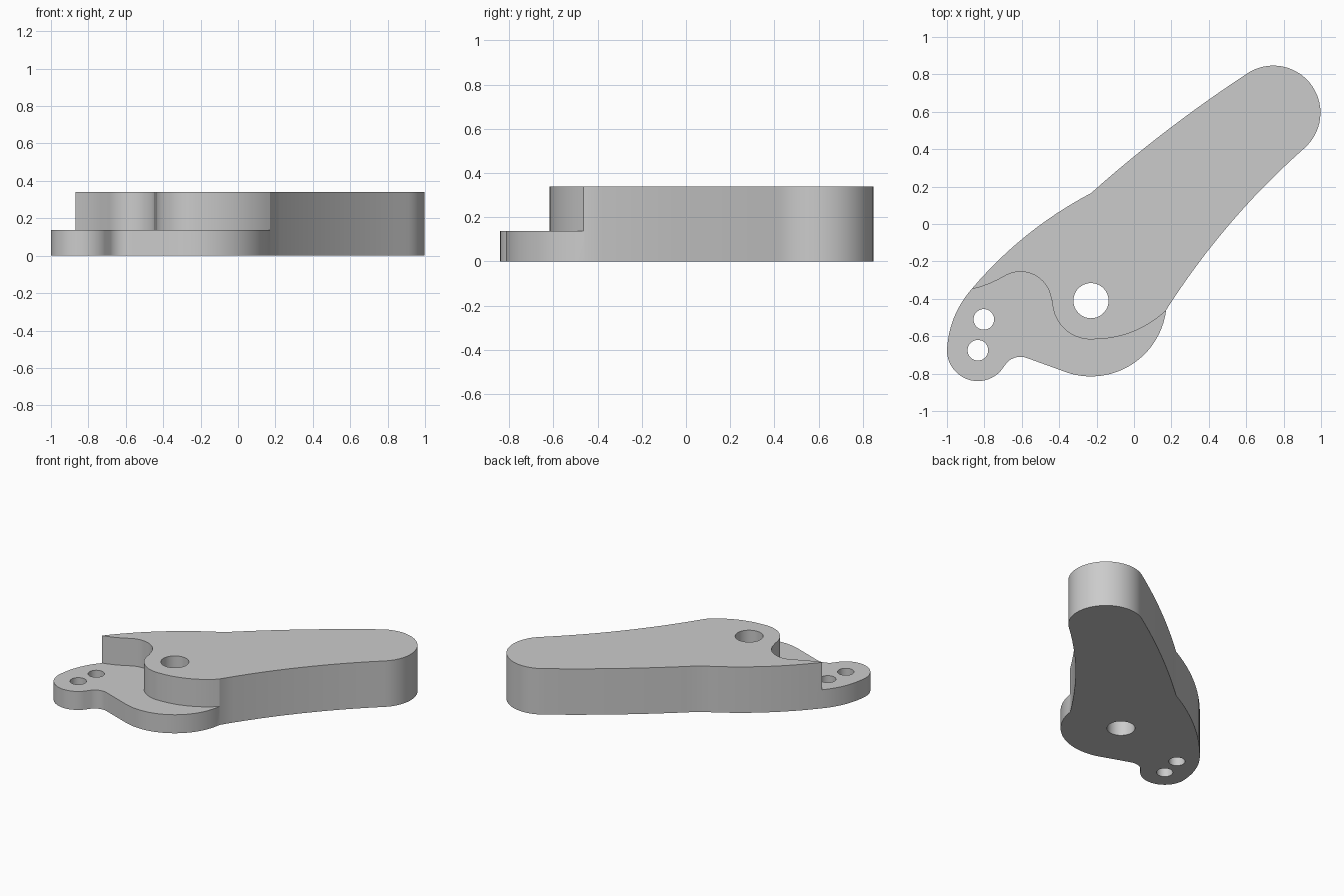
import bpy, bmesh, math
from mathutils import Vector

cube = bpy.data.objects.get("Cube")
if cube:
    bpy.data.objects.remove(cube, do_unlink=True)

HEIGHT, STEP = 0.34, 0.137
PIVOT = (-0.23, -0.41)
TAIL = (-0.835, -0.675)


def arc(center, radius, start, end, steps=20):
    """Points on a circle between two angles in degrees."""
    angles = [math.radians(start + (end - start) * i / steps) for i in range(steps + 1)]
    return [(center[0] + radius * math.cos(a), center[1] + radius * math.sin(a)) for a in angles]


def bow(a, b, bulge, steps=12):
    """Inner points of a shallow curve from a to b, bulging to the right of travel."""
    a, b = Vector(a), Vector(b)
    d = (b - a).normalized()
    side = Vector((d.y, -d.x))
    return [tuple(a.lerp(b, t) + side * bulge * 4 * t * (1 - t))
            for t in (i / steps for i in range(1, steps))]


def prism(name, outline, low, high):
    """Extrude a closed outline between two heights."""
    bm = bmesh.new()
    face = bm.faces.new([bm.verts.new((x, y, low)) for x, y in outline])
    top = bmesh.ops.extrude_face_region(bm, geom=[face])["geom"]
    bmesh.ops.translate(bm, vec=(0, 0, high - low),
                        verts=[v for v in top if isinstance(v, bmesh.types.BMVert)])
    bmesh.ops.recalc_face_normals(bm, faces=bm.faces)
    mesh = bpy.data.meshes.new(name)
    bm.to_mesh(mesh)
    bm.free()
    obj = bpy.data.objects.new(name, mesh)
    bpy.context.collection.objects.link(obj)
    return obj


# Outline of the whole lever, counterclockwise from the tip
tip = arc((0.745, 0.595), 0.252, -49, 120, 28)
back_corner, shoulder = (-0.23, 0.165), (-0.87, -0.35)
tail = arc(TAIL, 0.165, 180, 318)
neck = arc((-0.607, -0.81), 0.1, 138, 68, 8)
boss = arc(PIVOT, 0.405, 248, 353, 22)
outline = (tip + bow(tip[-1], back_corner, 0.02) + [back_corner]
           + bow(back_corner, shoulder, 0.04) + [shoulder]
           + bow(shoulder, tail[0], 0.03) + tail + neck
           + bow(neck[-1], boss[0], 0.0, 4) + boss
           + bow(boss[-1], tip[0], -0.04))
lever = prism("lever_body", outline, 0, HEIGHT)

# Step that leaves the thin plate in front
hook = arc((-0.607, -0.42), 0.165, 118, 5, 18)
collar = arc(PIVOT, 0.207, 180, 275, 20)
end = (0.175, -0.46)
pocket = ([(-1.2, -0.47), shoulder] + bow(shoulder, hook[0], 0.008, 4) + hook + collar
          + bow(collar[-1], end, 0.04) + [end, (0.2, -0.445), (0.5, -0.6), (0.5, -1.2), (-1.2, -1.2)])
cutters = [prism("step_cutter", pocket, STEP, 1)]

# Pivot hole and two small holes in the tail
for center, radius in ((PIVOT, 0.094), ((-0.803, -0.51), 0.055), (TAIL, 0.055)):
    cutters.append(prism("hole_cutter", arc(center, radius, 0, 352.5, 47), -0.5, 1))

for cutter in cutters:
    cutter.hide_render = True
    mod = lever.modifiers.new("cut", 'BOOLEAN')
    mod.operation, mod.solver, mod.object = 'DIFFERENCE', 'EXACT', cutter

# Keep the cut result and drop the cutters
result = bpy.data.meshes.new_from_object(lever.evaluated_get(bpy.context.evaluated_depsgraph_get()))
lever.modifiers.clear()
lever.data = result
for cutter in cutters:
    bpy.data.objects.remove(cutter, do_unlink=True)

# Plain grey metal
grey = bpy.data.materials.new("light_grey")
grey.use_nodes = True
color = (0.6, 0.6, 0.6, 1)
grey.diffuse_color = color
grey.node_tree.nodes["Principled BSDF"].inputs["Base Color"].default_value = color
lever.data.materials.clear()
lever.data.materials.append(grey)

bpy.ops.object.select_all(action='DESELECT')
lever.select_set(True)
bpy.context.view_layer.objects.active = lever
bpy.ops.object.shade_smooth_by_angle(angle=math.radians(30))
